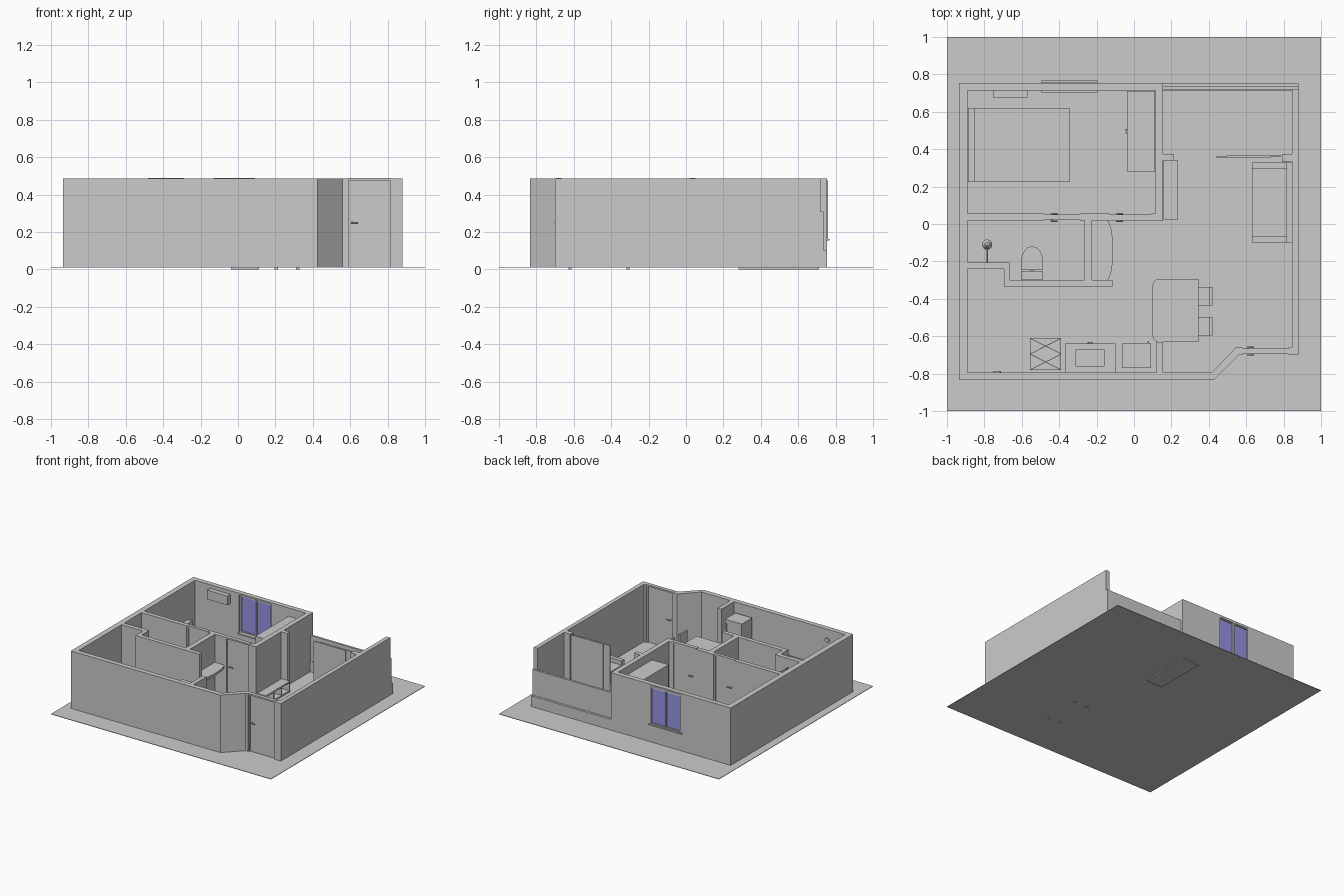
import bpy, bmesh, math
from mathutils import Vector

if "Cube" in bpy.data.objects:
    bpy.data.objects.remove(bpy.data.objects["Cube"])

G, TOP = 0.013, 0.485   # floor level and wall top


def material(name, rgb):
    m = bpy.data.materials.new(name)
    m.diffuse_color = (*rgb, 1)
    m.use_nodes = True
    m.node_tree.nodes["Principled BSDF"].inputs["Base Color"].default_value = m.diffuse_color
    return m


GREY = material("plain_grey", (0.6, 0.6, 0.6))
BLUE = material("window_blue", (0.3, 0.3, 0.78))


def finish(name, bm, mat=GREY, smooth=False):
    bmesh.ops.recalc_face_normals(bm, faces=bm.faces)
    me = bpy.data.meshes.new(name)
    bm.to_mesh(me)
    bm.free()
    me.materials.append(mat)
    ob = bpy.data.objects.new(name, me)
    bpy.context.collection.objects.link(ob)
    if smooth:
        for o in bpy.context.selected_objects:
            o.select_set(False)
        ob.select_set(True)
        bpy.context.view_layer.objects.active = ob
        bpy.ops.object.shade_smooth_by_angle(angle=math.radians(35))
    return ob


def prism(name, pts, z0, z1, mat=GREY, smooth=False):
    """Extrude a plan outline from z0 to z1."""
    bm = bmesh.new()
    f = bm.faces.new([bm.verts.new((x, y, z0)) for x, y in pts])
    r = bmesh.ops.extrude_face_region(bm, geom=[f])
    for v in r["geom"]:
        if isinstance(v, bmesh.types.BMVert):
            v.co.z = z1
    return finish(name, bm, mat, smooth)


def box(name, x0, x1, y0, y1, z0, z1, mat=GREY):
    return prism(name, [(x0, y0), (x1, y0), (x1, y1), (x0, y1)], z0, z1, mat)


def rod(name, a, b, r, r2=None, seg=16):
    """Cylinder or cone between two points."""
    a, b = Vector(a), Vector(b)
    bm = bmesh.new()
    bmesh.ops.create_cone(bm, cap_ends=True, segments=seg, radius1=r,
                          radius2=r if r2 is None else r2, depth=(b - a).length)
    rot = (b - a).to_track_quat('Z', 'Y').to_matrix().to_4x4()
    bmesh.ops.transform(bm, matrix=rot, verts=bm.verts)
    bmesh.ops.translate(bm, vec=(a + b) / 2, verts=bm.verts)
    return finish(name, bm, smooth=True)


def arc(cx, cy, rx, ry, a0, a1, n=12):
    return [(cx + rx * math.cos(math.radians(a0 + (a1 - a0) * i / n)),
             cy + ry * math.sin(math.radians(a0 + (a1 - a0) * i / n))) for i in range(n + 1)]


# Ground slab
box("ground_slab", -1, 1, -1, 1, 0.009, G)

# Walls
prism("main_walls", [
    (-.49, .755), (-.935, .755), (-.935, -.835), (.425, -.835), (.56, -.70), (.58, -.70),
    (.58, -.66), (.545, -.66), (.415, -.795), (.155, -.795), (.155, -.63), (.12, -.63),
    (.12, -.795), (-.89, -.795), (-.89, -.24), (-.695, -.24), (-.695, -.335), (-.115, -.335),
    (-.115, -.30), (-.225, -.30), (-.225, .02), (-.13, .02), (-.13, .055), (-.29, .055),
    (-.29, .02), (-.265, .02), (-.265, -.30), (-.665, -.30), (-.665, -.205), (-.89, -.205),
    (-.89, .02), (-.48, .02), (-.48, .055), (-.89, .055), (-.89, .715), (-.49, .715)], G, TOP)
prism("bedroom_wall", [
    (-.2, .755), (.155, .755), (.155, .375), (.21, .375), (.21, .34), (.155, .34),
    (.155, .015), (.09, .015), (.09, .055), (.115, .055), (.115, .715), (-.2, .715)], G, TOP)
prism("right_wall", [
    (.825, -.70), (.88, -.70), (.88, .72), (.845, .72), (.845, .375), (.79, .375),
    (.79, .335), (.845, .335), (.845, -.66), (.825, -.66)], G, TOP)
box("wall_below_window", -.49, -.2, .715, .755, G, .155)
box("wall_above_window", -.49, -.2, .715, .755, .472, TOP)

# Balcony parapet and railing panel
box("balcony_parapet", .155, .88, .715, .755, G, .10)
box("balcony_panel", .155, .88, .718, .736, .10, .31)

# Window: sill, frame, two panes
box("window_sill", -.495, -.195, .70, .767, .153, .163)
box("window_head", -.49, -.2, .725, .758, .462, .475)
for i, x in enumerate((-.49, -.351, -.212)):
    box(f"window_post_{i}", x, x + .012, .725, .758, .163, .462)
for i, x in enumerate((-.478, -.339)):
    box(f"window_pane_{i}", x, x + .127, .737, .746, .163, .462, BLUE)
    for z in (.163, .454):
        box(f"window_rail_{i}", x, x + .127, .731, .752, z, z + .008)


# Hinged doors
def door(name, x0, x1, yc, ya, yb, hx):
    box(name + "_leaf", x0 + .012, x1 - .012, yc - .006, yc + .006, G, .475)
    for x in (x0, x1 - .012):
        box(name + "_jamb", x, x + .012, ya, yb, G, .475)
    box(name + "_head", x0, x1, ya, yb, .475, .488)
    for s in (-1, 1):
        y = yc + s * .02
        rod(name + "_handle_stem", (hx, yc, .25), (hx, y, .25), .006)
        rod(name + "_handle_lever", (hx - .005, y, .25), (hx + .032, y, .25), .004)


door("bathroom_door", -.48, -.29, .036, .024, .05, -.44)
door("bedroom_door", -.13, .09, .036, .02, .05, -.09)
door("entrance_door", .58, .825, -.68, -.695, -.665, .61)

# Sliding balcony doors
box("sliding_door_inner", .44, .73, .352, .360, G, .48)
box("sliding_door_outer", .495, .785, .362, .370, G, .48)

# Bedroom: bed, wardrobe, air conditioner
box("bed_headboard", -.887, -.85, .225, .62, G, .20)
box("bed_base", -.85, -.345, .225, .62, G, .07)
box("bed_mattress", -.85, -.345, .225, .62, .07, .12)
box("wardrobe", -.038, .112, .28, .71, 0, .42)
for y in (.488, .502):
    rod("wardrobe_knob", (-.038, y, .22), (-.046, y, .22), .005)
box("air_conditioner", -.755, -.57, .677, .715, .38, .455)

# Media cabinet with open shelves
for z in (G, .088):
    box("media_cabinet_board", .158, .235, .025, .34, z, z + .012)
box("media_cabinet_back", .158, .166, .025, .34, .025, .088)
for y in (.025, .127, .23, .332):
    box("media_cabinet_divider", .166, .235, y, y + .008, .025, .088)

# Sofa
box("sofa_base", .63, .815, -.065, .295, G, .06)
for y in (-.065, .115):
    box("sofa_cushion", .63, .815, y, y + .18, .06, .105)
for y in (-.1, .295):
    box("sofa_arm", .63, .815, y, y + .035, G, .14)
box("sofa_back", .815, .845, -.1, .33, G, .20)

# Hall counter with curved front
prism("hall_counter", [(-.225, .02), (-.225, -.30)] + arc(-.145, -.14, .033, .16, -90, 90),
      .235, .255, smooth=True)

# Dining table with rounded left corners
prism("dining_table_top", [(.345, -.63), (.345, -.295)]
      + arc(.13, -.325, .03, .03, 90, 180, 6) + arc(.13, -.60, .03, .03, 180, 270, 6), .185, .205)
for x in (.205, .32):
    for y in (-.62, -.31):
        box("dining_table_leg", x - .009, x + .009, y - .009, y + .009, 0, .185)

# Chairs
for y in (-.435, -.595):
    box("chair_seat", .32, .41, y, y + .097, .11, .125)
    box("chair_back", .405, .42, y, y + .097, .125, .25)
    for lx in (.325, .40):
        for ly in (y + .005, y + .08):
            box("chair_leg", lx, lx + .012, ly, ly + .012, G, .11)

# Kitchen: fridge, sink unit, stove, vent
box("fridge_body", -.062, .09, -.77, -.645, G, .41)
for z0, z1 in ((.02, .275), (.285, .41)):
    box("fridge_door", -.062, .09, -.645, -.635, z0, z1)
    box("fridge_handle", .07, .08, -.635, -.628, z0 + .03, z1 - .03)
box("sink_cabinet", -.37, -.10, -.795, -.64, G, .15)
for x0, x1, y0, y1 in ((-.37, -.31, -.795, -.64), (-.16, -.10, -.795, -.64),
                       (-.31, -.16, -.795, -.76), (-.31, -.16, -.67, -.64)):
    box("sink_counter", x0, x1, y0, y1, .15, .19)
for x in (-.243, -.228):
    rod("sink_cabinet_knob", (x, -.64, .1), (x, -.632, .1), .005)
box("stove_body", -.555, -.39, -.78, -.61, G, .185)
for y0 in (-.78, -.695):
    for xa, xb in ((-.553, -.392), (-.392, -.553)):
        rod("stove_grate", (xa, y0 + .002, .186), (xb, y0 + .083, .186), .003, seg=6)
rod("wall_vent", (-.73, -.795, .395), (-.73, -.785, .395), .02)

# Toilet
prism("toilet_foot", arc(-.545, -.20, .035, .05, 0, 345, 23), G, .08, smooth=True)
prism("toilet_bowl", [(-.603, -.245)] + arc(-.545, -.20, .058, .08, 180, 0, 20)
      + [(-.487, -.245)], .08, .105, smooth=True)
prism("toilet_lid", [(-.58, -.235)] + arc(-.545, -.20, .04, .058, 180, 0, 20)
      + [(-.51, -.235)], .105, .11, smooth=True)
box("toilet_tank", -.603, -.487, -.297, -.25, G, .19)

# Shower
rod("shower_arm", (-.785, -.205, .41), (-.785, -.11, .41), .004)
rod("shower_head", (-.785, -.11, .385), (-.785, -.11, .412), .027, .012, 24)
